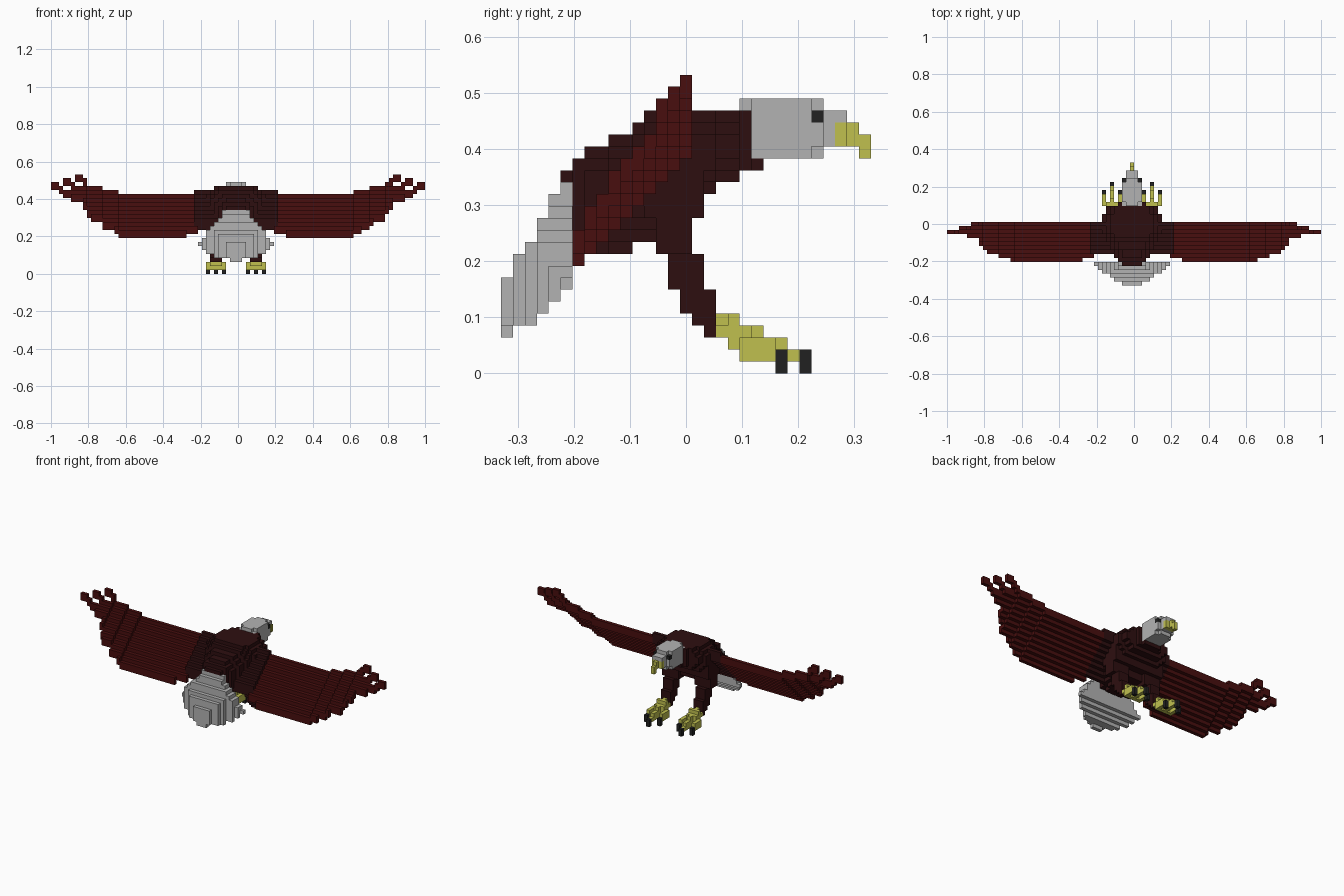
import bpy, bmesh

if "Cube" in bpy.data.objects:
    bpy.data.objects.remove(bpy.data.objects["Cube"], do_unlink=True)

V = 2 / 94            # edge of one block
MID = 46              # column of blocks on the bird's centre line
Y0 = -15.5 * V        # back of the first row


def material(name, rgb):
    m = bpy.data.materials.new(name)
    m.use_nodes = True
    m.diffuse_color = (*rgb, 1)
    m.node_tree.nodes["Principled BSDF"].inputs["Base Color"].default_value = (*rgb, 1)
    return m


DARK = material("dark brown", (0.027, 0.0045, 0.005))
RED = material("red brown", (0.066, 0.0045, 0.0045))
WHITE = material("pale grey", (0.45, 0.45, 0.45))
YELLOW = material("yellow", (0.53, 0.53, 0.078))
BLACK = material("black", (0.015, 0.015, 0.015))

owner = {}            # block -> part name
parts = {}            # part name -> material


def block(part, mat, d0, d1, j0, j1, k0, k1):
    """Fill a box: d is columns from the centre line, ends included; j and k exclude the end."""
    parts[part] = mat
    for d in range(d0, d1 + 1):
        for j in range(j0, j1):
            for k in range(k0, k1):
                owner[(MID + d, j, k)] = part


# Wings: one stepped feather strip per row, rising outward, with finger tips
wing_end = {6: 30, 7: 33, 8: 36, 9: 37, 10: 38, 11: 38, 12: 41, 13: 46, 14: 43, 15: 40}
for side, name, extra in ((-1, "right_wing", 0), (1, "left_wing", 1)):
    for j, end in wing_end.items():
        end += extra
        for d in range({6: 13, 7: 10}.get(j, 11), end + 1):
            rise = sum(d >= t for t in (30, 34, 38))
            if j >= 13:
                rise += (d >= end - 2) + (d >= end - 1)
            block(name, RED, side * d, side * d, j, j + 1, j + 3 + rise, j + 5 + rise)

# Shoulders: thicker steps over the wing roots
for j in range(8, 16):
    block("shoulders", DARK, -10, 10, j, j + 1, j + 3, j + 6)

# Torso: slices (row, bottom, top, half width), rounded at top and bottom
torso = [(5, 16, 17, 2), (6, 11, 18, 3), (7, 10, 19, 4), (8, 10, 19, 4), (9, 10, 20, 5),
         (10, 10, 20, 5), (11, 11, 21, 6), (12, 11, 22, 6), (13, 11, 22, 7), (14, 11, 22, 7),
         (15, 13, 22, 7), (16, 13, 22, 7), (17, 15, 22, 7), (18, 16, 22, 6), (19, 16, 22, 6),
         (20, 17, 22, 3), (21, 17, 18, 2)]
for j, k0, k1, hw in torso:
    for k in range(k0, k1):
        edge = min(k - k0, k1 - 1 - k)
        w = hw - max(0, 2 - edge) if hw > 3 else hw
        block("torso", DARK, -w, w, j, j + 1, k, k + 1)

# Tail: slanted fan, limited by a width per row and a width per height
tail_rows = [(3, 8, 2), (4, 10, 4), (4, 11, 5), (5, 13, 7), (6, 15, 8), (7, 16, 9)]
tail_width = [1, 5, 7, 8, 9, 8, 7, 7, 6, 5, 4, 3, 3]
for j, (k0, k1, hw) in enumerate(tail_rows):
    for k in range(k0, k1):
        w = min(hw, tail_width[k - 3])
        block("tail", WHITE, -w, w, j, j + 1, k, k + 1)

# Head with clipped corners, brow and face
block("head", WHITE, -2, 2, 20, 27, 19, 22)
block("head", WHITE, -2, 2, 21, 26, 18, 23)
for j in (20, 26):
    block("head", WHITE, -1, 1, j, j + 1, 18, 23)
block("head", WHITE, -1, 1, 27, 28, 19, 22)
block("head", WHITE, -1, 1, 28, 29, 21, 22)

# Hooked beak
block("beak", YELLOW, -1, 1, 28, 29, 19, 21)
block("beak", YELLOW, 0, 0, 29, 30, 19, 21)
block("beak", YELLOW, 0, 0, 30, 31, 18, 20)

# Eyes, legs, feet and claws on both sides
leg_steps = [(12, 17, 13, 16, 2), (13, 16, 10, 13, 2), (14, 17, 7, 10, 1),
             (15, 18, 5, 7, 1), (16, 18, 4, 5, 1), (17, 18, 3, 4, 1)]
for s, tag in ((-1, "right"), (1, "left")):
    block(tag + "_eye", BLACK, 2 * s, 2 * s, 26, 27, 21, 22)
    c = 5 * s
    for j0, j1, k0, k1, w in leg_steps:
        block(tag + "_leg", DARK, c - w, c + w, j0, j1, k0, k1)
    foot, claws = tag + "_foot", tag + "_claws"
    block(foot, YELLOW, c - 1, c + 1, 18, 19, 3, 4)
    block(foot, YELLOW, c, c, 18, 19, 4, 5)
    block(foot, YELLOW, c - 1, c + 1, 19, 20, 2, 5)
    block(foot, YELLOW, c - 1, c + 1, 20, 21, 1, 4)
    block(foot, YELLOW, c, c, 21, 22, 1, 4)
    block(foot, YELLOW, c, c, 22, 24, 1, 3)
    block(foot, YELLOW, c, c, 24, 25, 1, 2)
    block(claws, BLACK, c, c, 25, 26, 0, 2)
    for t in (c - 2, c + 2):
        block(foot, YELLOW, t, t, 20, 23, 1, 3)
        block(claws, BLACK, t, t, 23, 24, 0, 2)

# Turn each part's blocks into a mesh of its exposed faces
SIDES = {(1, 0, 0): ((1, 0, 0), (1, 1, 0), (1, 1, 1), (1, 0, 1)),
         (-1, 0, 0): ((0, 0, 0), (0, 0, 1), (0, 1, 1), (0, 1, 0)),
         (0, 1, 0): ((0, 1, 0), (0, 1, 1), (1, 1, 1), (1, 1, 0)),
         (0, -1, 0): ((0, 0, 0), (1, 0, 0), (1, 0, 1), (0, 0, 1)),
         (0, 0, 1): ((0, 0, 1), (1, 0, 1), (1, 1, 1), (0, 1, 1)),
         (0, 0, -1): ((0, 0, 0), (0, 1, 0), (1, 1, 0), (1, 0, 0))}
for name, mat in parts.items():
    bm = bmesh.new()
    for (i, j, k), part in owner.items():
        if part != name:
            continue
        for (a, b, c), corners in SIDES.items():
            if (i + a, j + b, k + c) not in owner:
                bm.faces.new([bm.verts.new((-1 + (i + x) * V, Y0 + (j + y) * V, (k + z) * V))
                              for x, y, z in corners])
    bmesh.ops.remove_doubles(bm, verts=bm.verts, dist=V / 100)
    mesh = bpy.data.meshes.new(name)
    bm.to_mesh(mesh)
    bm.free()
    mesh.materials.append(mat)
    bpy.context.collection.objects.link(bpy.data.objects.new(name, mesh))
